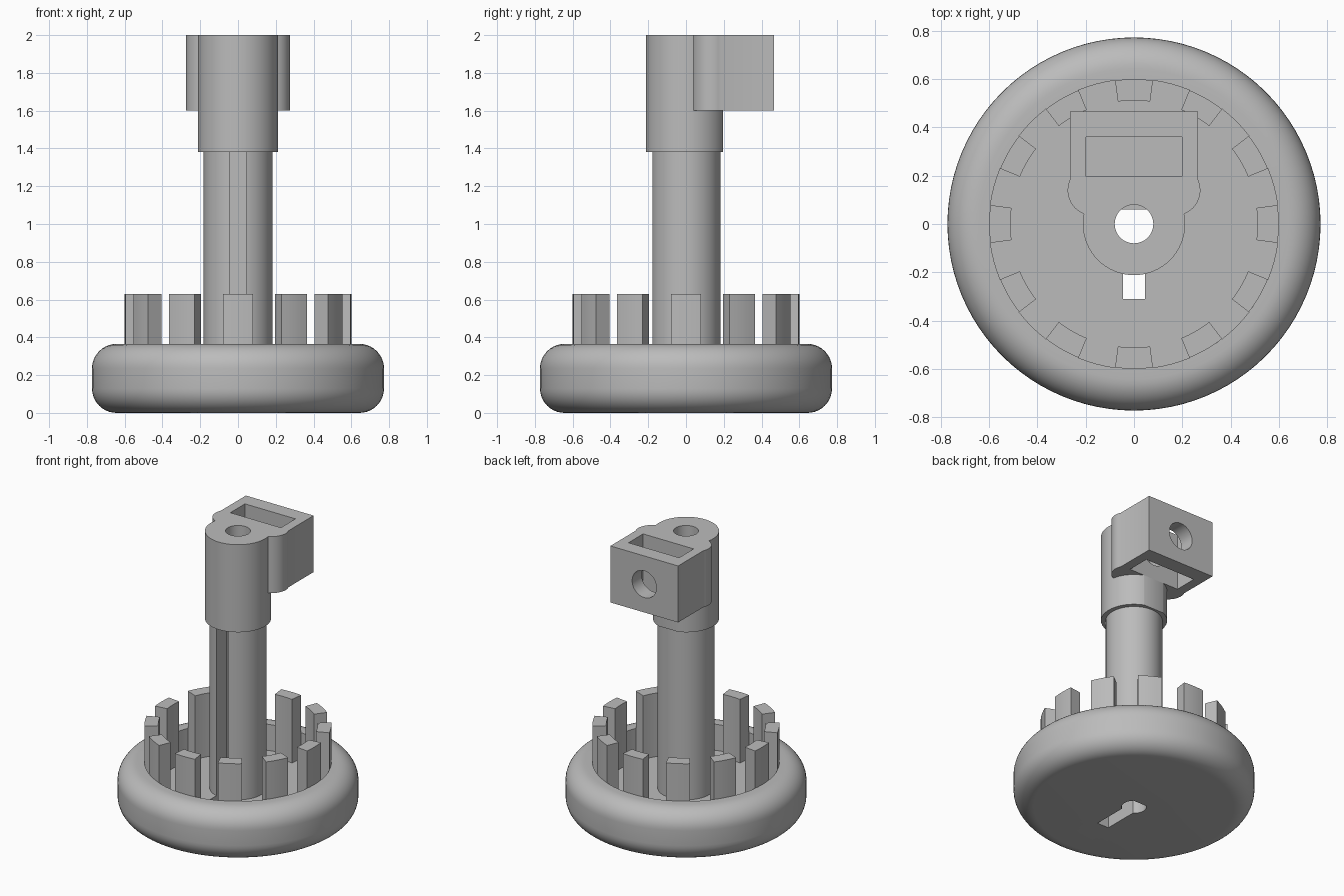
import bpy, bmesh
from math import sin, cos, radians

cube = bpy.data.objects.get("Cube")
if cube:
    bpy.data.objects.remove(cube, do_unlink=True)

GREY = (0.5, 0.5, 0.5, 1)
mat = bpy.data.materials.new("plain grey")
mat.use_nodes = True
mat.diffuse_color = GREY
mat.node_tree.nodes["Principled BSDF"].inputs["Base Color"].default_value = GREY


def arc(cx, cy, r, a0, a1, n):
    """Points on an arc, angles in degrees."""
    angles = [radians(a0 + (a1 - a0) * i / n) for i in range(n + 1)]
    return [(cx + r * cos(a), cy + r * sin(a)) for a in angles]


def finish(name, bm):
    bmesh.ops.recalc_face_normals(bm, faces=bm.faces)
    me = bpy.data.meshes.new(name)
    bm.to_mesh(me)
    bm.free()
    me.materials.append(mat)
    ob = bpy.data.objects.new(name, me)
    bpy.context.collection.objects.link(ob)
    return ob


def prism(name, outline, z0, z1):
    """Extrude a flat outline upwards."""
    bm = bmesh.new()
    face = bm.faces.new([bm.verts.new((x, y, z0)) for x, y in outline])
    top = bmesh.ops.extrude_face_region(bm, geom=[face])["geom"]
    verts = [v for v in top if isinstance(v, bmesh.types.BMVert)]
    bmesh.ops.translate(bm, verts=verts, vec=(0, 0, z1 - z0))
    return finish(name, bm)


def rod(name, r, z0, z1, n=64):
    return prism(name, arc(0, 0, r, 0, 360, n)[:-1], z0, z1)


def box(name, x, y0, y1, z0, z1):
    return prism(name, [(-x, y0), (x, y0), (x, y1), (-x, y1)], z0, z1)


def lathe(name, profile, n=96):
    bm = bmesh.new()
    vs = [bm.verts.new((r, 0, z)) for r, z in profile]
    es = [bm.edges.new(p) for p in zip(vs, vs[1:])]
    bmesh.ops.spin(bm, geom=vs + es, cent=(0, 0, 0), axis=(0, 0, 1),
                   angle=radians(360), steps=n)
    bmesh.ops.remove_doubles(bm, verts=bm.verts, dist=0.0001)
    return finish(name, bm)


def select(ob):
    bpy.ops.object.select_all(action='DESELECT')
    ob.select_set(True)
    bpy.context.view_layer.objects.active = ob


def cut(ob, *cutters):
    """Subtract the cutters from a part, then discard them."""
    for c in cutters:
        c.hide_render = True
        select(ob)
        m = ob.modifiers.new("cut", 'BOOLEAN')
        m.operation, m.solver, m.object = 'DIFFERENCE', 'EXACT', c
        bpy.ops.object.modifier_apply(modifier=m.name)
        bpy.data.objects.remove(c, do_unlink=True)


RIM, FLOOR, NECK, BLOCK, TOP = 0.365, 0.18, 1.38, 1.6, 2.0
FILLET, EDGE, WELL = 0.13, 0.773, 0.6
BORE = 0.08


def key_bore(z0, z1):
    """Round bore with one flat side at the back."""
    return prism("bore_cutter", arc(0, 0, BORE, 131, 409, 40), z0, z1)


# Rounded dish with a keyhole through its floor
c = EDGE - FILLET
base = lathe("base", [(0, 0)] + arc(c, FILLET, FILLET, -90, 0, 10)
             + arc(c, RIM - FILLET, FILLET, 0, 90, 10)
             + [(WELL, RIM), (WELL, FLOOR), (0, FLOOR)])
cut(base, key_bore(-1, 1), box("slot_cutter", 0.045, -0.31, 0, -1, 1))

# Ring of upright teeth around the well
teeth = []
for i in range(12):
    mid = i * 30
    outline = (arc(0, 0, WELL, mid - 7.5, mid + 7.5, 4)
               + arc(0, 0, 0.512, mid + 7.5, mid - 7.5, 4))
    teeth.append(prism(f"tooth_{i + 1}", outline, FLOOR, 0.63))

# Hollow column, slotted down its front
column = rod("column", 0.182, FLOOR, NECK)
cut(column, key_bore(0, TOP), box("slot_cutter", 0.045, -0.5, 0, 0, TOP))

# Collar, flattened at the back below the block
collar = rod("collar", 0.212, NECK, BLOCK)
cut(collar, rod("bore_cutter", BORE, 1, 3),
    box("flat_cutter", 0.2, 0.197, 0.5, 1, 3))

# Clamp block: round front, bulging sides and square back
half = (arc(0, 0, 0.212, -90, 11, 18) + arc(0.17, 0.14, 0.105, -68, 25, 12)
        + [(0.265, 0.467)])
clamp = prism("clamp_block", half + [(-x, y) for x, y in reversed(half[1:])],
              BLOCK, TOP)
screw = rod("screw_cutter", 0.095, 0, 0.6, 48)
screw.rotation_euler.x = radians(-90)
screw.location = (0, 0.05, (BLOCK + TOP) / 2)
bpy.context.view_layer.update()
cut(clamp, rod("bore_cutter", BORE, 1, 3),
    box("pocket_cutter", 0.198, 0.197, 0.36, 1, 3), screw)

# Smooth curves, crisp edges
for ob in [base, column, collar, clamp] + teeth:
    select(ob)
    bpy.ops.object.shade_smooth_by_angle(angle=radians(30))
